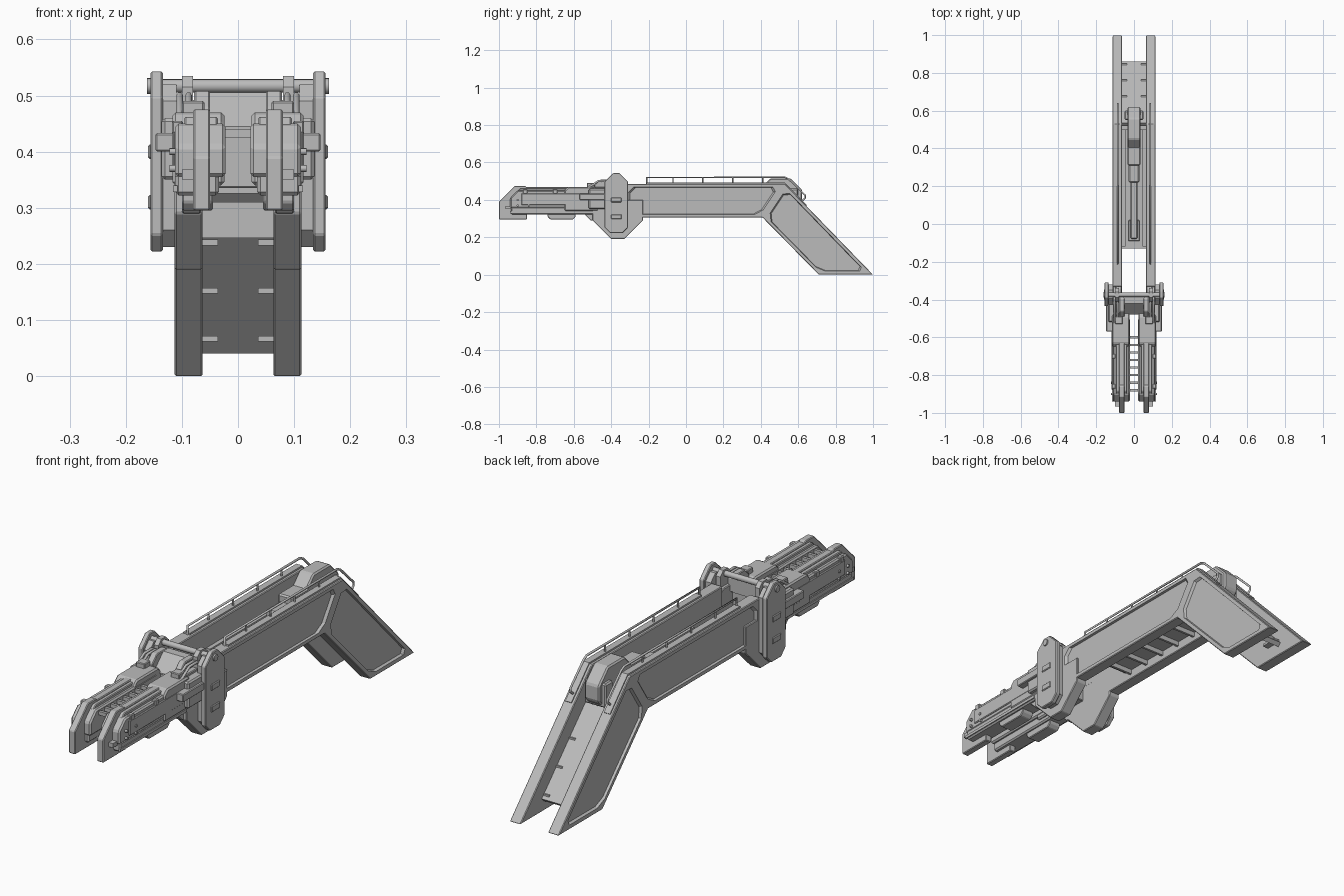
import bpy, bmesh
from mathutils import Vector

if "Cube" in bpy.data.objects:
    bpy.data.objects.remove(bpy.data.objects["Cube"])

grey = bpy.data.materials.new("plain grey")
grey.use_nodes = True
grey.diffuse_color = (.5, .5, .5, 1)
grey.node_tree.nodes["Principled BSDF"].inputs["Base Color"].default_value = grey.diffuse_color

# Shared levels, widths and edge sizes
BEAM_LOW, BEAM_TOP = .305, .485
BEAM_IN, BEAM_OUT = .063, .113
FINE, SOFT = .003, .006


def add_object(name, data, mirror):
    data.materials.append(grey)
    ob = bpy.data.objects.new(name, data)
    bpy.context.collection.objects.link(ob)
    if mirror:
        ob.modifiers.new("Mirror", 'MIRROR').use_axis[0] = True
    return ob


def add_bmesh(name, bm, mirror):
    bmesh.ops.recalc_face_normals(bm, faces=bm.faces)
    mesh = bpy.data.meshes.new(name)
    bm.to_mesh(mesh)
    bm.free()
    return add_object(name, mesh, mirror)


def prism(name, profile, x, taper=1, bevel=0, mirror=False, cutters=()):
    """Side profile in (y, z) pushed across x; taper scales its inner end."""
    bm = bmesh.new()
    middle = sum(profile, Vector((0, 0))) / len(profile)
    ends = []
    for side, scale in zip(x, (taper, 1)):
        points = [middle + (p - middle) * scale for p in profile]
        ends.append([bm.verts.new((side, *p)) for p in points])
    inner, outer = ends
    bm.faces.new(inner)
    bm.faces.new(outer)
    for i in range(len(profile)):
        bm.faces.new((inner[i - 1], inner[i], outer[i], outer[i - 1]))
    ob = add_bmesh(name, bm, False)
    if bevel:
        edge = ob.modifiers.new("Bevel", 'BEVEL')
        edge.width, edge.segments, edge.limit_method = bevel, 1, 'ANGLE'
    for cutter in cutters:
        recess = ob.modifiers.new("Recess", 'BOOLEAN')
        recess.operation, recess.object, recess.solver = 'DIFFERENCE', cutter, 'EXACT'
    if mirror:
        ob.modifiers.new("Mirror", 'MIRROR').use_axis[0] = True
    return ob


def box(name, x, y, z, front_low=0, back_low=0, back_top=0, front_top=0, **options):
    """Box whose four side-view corners can each be cut at 45 degrees."""
    (front, back), (low, top) = y, z
    corners = ((front, low, front_low), (back, low, back_low), (back, top, back_top), (front, top, front_top))
    profile = []
    for i, (cy, cz, cut) in enumerate(corners):
        along = Vector((cut if cy == front else -cut, 0))
        up = Vector((0, cut if cz == low else -cut))
        pair = (up, along) if i in (0, 2) else (along, up)
        profile += [Vector((cy, cz)) + step for step in (pair if cut else pair[:1])]
    return prism(name, profile, x, **options)


def pair(name, x, y, z, **options):
    return box(name, x, y, z, mirror=True, **options)


def middle(name, half, y, z, **options):
    return box(name, (-half, half), y, z, **options)


def strip(start, end, thickness):
    """Profile of a straight sloping slab below the line start-end."""
    along = (end - start).normalized()
    drop = Vector((along.y, -along.x)) * thickness
    return [start, end, end + drop, start + drop]


def inset(profile, depth, clip):
    """Shrink a convex profile by depth and clip its corners."""
    shrunk = []
    for i, p in enumerate(profile):
        a = (p - profile[i - 1]).normalized()
        b = (profile[(i + 1) % len(profile)] - p).normalized()
        normals = Vector((-a.y, a.x)) + Vector((-b.y, b.x))
        shrunk.append(p + normals * depth / (1 + a.dot(b)))
    clipped = []
    for i, p in enumerate(shrunk):
        for neighbour in (shrunk[i - 1], shrunk[(i + 1) % len(shrunk)]):
            clipped.append(p + (neighbour - p).normalized() * clip)
    return clipped


def pin(name, x, y, z, radius, sides=16, mirror=False):
    bm = bmesh.new()
    length = x[1] - x[0]
    bmesh.ops.create_cone(bm, cap_ends=True, segments=sides, radius1=radius, radius2=radius, depth=length)
    for v in bm.verts:
        v.co = Vector((v.co.z + sum(x) / 2, y + v.co.x, z + v.co.y))
    for f in bm.faces:
        f.smooth = len(f.verts) == 4
    return add_bmesh(name, bm, mirror)


def tube(name, x, path, radius):
    curve = bpy.data.curves.new(name, 'CURVE')
    curve.dimensions, curve.bevel_depth, curve.bevel_resolution = '3D', radius, 1
    curve.use_fill_caps = True
    spline = curve.splines.new('POLY')
    spline.points.add(len(path) - 1)
    for point, place in zip(spline.points, path):
        point.co = (x, *place, 1)
    add_object(name, curve, True)


# Bent side beams with chamfered recessed panels on the outer faces
start_low, start_top = Vector((-.33, BEAM_LOW)), Vector((-.33, BEAM_TOP))
elbow_low, elbow_top = Vector((.41, BEAM_LOW)), Vector((.53, BEAM_TOP))
foot_in, foot_out = Vector((.71, 0)), Vector((1, 0))
cutters = []
for name, outline in (("level_cutter", [start_low, elbow_low, elbow_top, start_top]),
                      ("slope_cutter", [foot_in, foot_out, elbow_top, elbow_low])):
    cutter = prism(name, inset(outline, depth=.016, clip=.03), (.103, .118), taper=.96)
    cutter.hide_render = True
    cutter.display_type = 'WIRE'
    cutters.append(cutter)
prism("side_beam", [start_low, elbow_low, foot_in, foot_out, elbow_top, start_top], (BEAM_IN, BEAM_OUT),
      bevel=FINE, cutters=cutters, mirror=True)

# Raised strips and handrails along the beam tops
rise = Vector((0, .007))
bend = elbow_top + rise
prism("level_strip", strip(Vector((-.21, bend.y)), bend, .01), (.075, .103), mirror=True)
prism("slope_strip", strip(bend, elbow_top.lerp(foot_out, .25) + rise, .01), (.075, .103), mirror=True)
RAIL_X, RAIL_Z = .086, .52
tube("handrail", RAIL_X, [(-.21, BEAM_TOP), (-.21, RAIL_Z), (.53, RAIL_Z), (.55, .51), (.637, .425),
                          (.637, .41), (.615, .39)], .005)
for i in range(4):
    y = -.07 + .16 * i
    tube("rail_post", RAIL_X, [(y, BEAM_TOP), (y, RAIL_Z)], .004)

# Centre deck with ribs beneath, and the plate running down the slope
middle("deck", .064, y=(-.13, .5), z=(.345, .37))
for i in range(6):
    y = -.1 + i / 10
    middle("deck_rib", .064, y=(y, y + .01), z=(.325, .35))
plate_top, plate_end = Vector((.52, .37)), Vector((.845, .04))
prism("sloped_plate", strip(plate_top, plate_end, -.02), (-.064, .064))
for along in (.4, .66, .92):
    at = plate_top.lerp(plate_end, along)
    pair("slope_bracket", (.036, .064), y=(at.x - .04, at.x + .03), z=(at.y - .005, at.y + .005))
middle("elbow_cross_member", .064, y=(.5, .6), z=(.246, .31))

# Hydraulic ram and its elbow housing
middle("ram_housing", .034, y=(.4, .62), z=(.35, .515), back_top=.06, front_top=.05, back_low=.04, bevel=SOFT)
middle("housing_rim", .05, y=(.55, .6), z=(.36, .46), bevel=SOFT)
middle("ram_collar", .034, y=(.31, .43), z=(.36, .47), bevel=SOFT)
middle("ram_barrel", .028, y=(.22, .33), z=(.38, .44), bevel=SOFT)
middle("ram_rod", .018, y=(-.08, .24), z=(.385, .42), bevel=SOFT)
middle("ram_foot", .03, y=(-.09, .02), z=(.365, .39), bevel=FINE)
pair("deck_side_rail", (.045, .064), y=(-.12, .5), z=(.365, .4))

# Front joint: hanging lugs, cheeks and the block tying them together
pair("joint_lug", (BEAM_IN, BEAM_OUT), y=(-.5, -.23), z=(.19, .4), front_low=.1, back_low=.1, bevel=FINE)
pair("joint_cheek", (.066, .1), y=(-.56, -.32), z=(.29, .47), front_low=.05, back_top=.02, bevel=FINE)
pair("joint_shoulder", (.095, .136), y=(-.52, -.33), z=(.35, .46), bevel=SOFT)
middle("joint_cross_block", .07, y=(-.47, -.4), z=(.335, .45), bevel=FINE)
middle("joint_saddle", .055, y=(-.48, -.385), z=(.44, .505), front_top=.06)
pair("saddle_side", (.05, .078), y=(-.49, -.385), z=(.44, .508), front_top=.03, back_top=.01, bevel=FINE)

# Hinge plates, their pads and the cross pin
pair("hinge_plate", (.134, .156), y=(-.435, -.31), z=(.222, .543), front_low=.03, back_low=.03,
     back_top=.045, front_top=.045, bevel=FINE)
pair("hinge_backing", (.11, .136), y=(-.425, -.32), z=(.23, .52), front_low=.03, back_low=.03,
     back_top=.03, front_top=.03)
for z in (.31, .4):
    pair("hinge_pad", (.15, .16), y=(-.4, -.345), z=(z - .013, z + .013), bevel=FINE)
PIN_Y, PIN_Z = -.375, .517
pin("hinge_pin", (-.156, .156), PIN_Y, PIN_Z, radius=.012)
pin("hinge_pin_cap", (.154, .162), PIN_Y, PIN_Z, radius=.014, mirror=True)
pair("pin_lug", (.08, .1), y=(-.41, -.34), z=(.46, .535), front_top=.02, back_top=.02)
pair("side_bar", (.112, .147), y=(-.57, -.39), z=(.4, .433), bevel=FINE)

# Twin front arms: nose blades, bodies, rear blocks and lower guides
pair("nose_blade", (.05, .08), y=(-1, -.85), z=(.295, .475), front_top=.085, back_top=.01, bevel=FINE)
pair("blade_tail", (.05, .08), y=(-.86, -.6), z=(.325, .468), bevel=FINE)
pair("arm_body", (.022, .112), y=(-.94, -.5), z=(.355, .45), front_top=.04, bevel=SOFT)
pair("arm_top_ridge", (.036, .096), y=(-.9, -.52), z=(.44, .462), front_top=.015, bevel=FINE)
pair("arm_rear_block", (.024, .117), y=(-.65, -.47), z=(.34, .47), front_top=.02, back_top=.02, bevel=SOFT)
pair("arm_lower_body", (.034, .112), y=(-.935, -.48), z=(.322, .362), bevel=SOFT)
pair("lower_guide", (.045, .1), y=(-.74, -.59), z=(.295, .33), front_low=.015, back_low=.015, bevel=FINE)

# Arm details: side skins, slides, tabs, clamps and bolts
pair("side_skin", (.11, .118), y=(-.88, -.5), z=(.372, .435), bevel=FINE)
pair("side_slide", (.108, .116), y=(-.94, -.5), z=(.328, .34))
pair("nose_tab", (.08, .1), y=(-.965, -.93), z=(.35, .368))
for y in (-.9, -.84):
    for z in (.37, .4):
        pin("arm_bolt", (.11, .122), y, z, radius=.006, sides=8, mirror=True)
for y in (-.86, -.7):
    pair("arm_clamp", (.098, .118), y=(y - .012, y + .012), z=(.43, .455), bevel=FINE)

# Rungs between the arms
for i in range(8):
    y = -.88 + .04 * i
    middle("rung", .03, y=(y - .006, y + .006), z=(.425, .44))

# Hoses and valve blocks behind the arms
for x in (.088, .104):
    tube("hose", x, [(-.33, .46), (-.42, .5), (-.47, .5), (-.53, .46)], SOFT)
pair("valve_block", (.06, .1), y=(-.53, -.49), z=(.46, .49), bevel=FINE)
